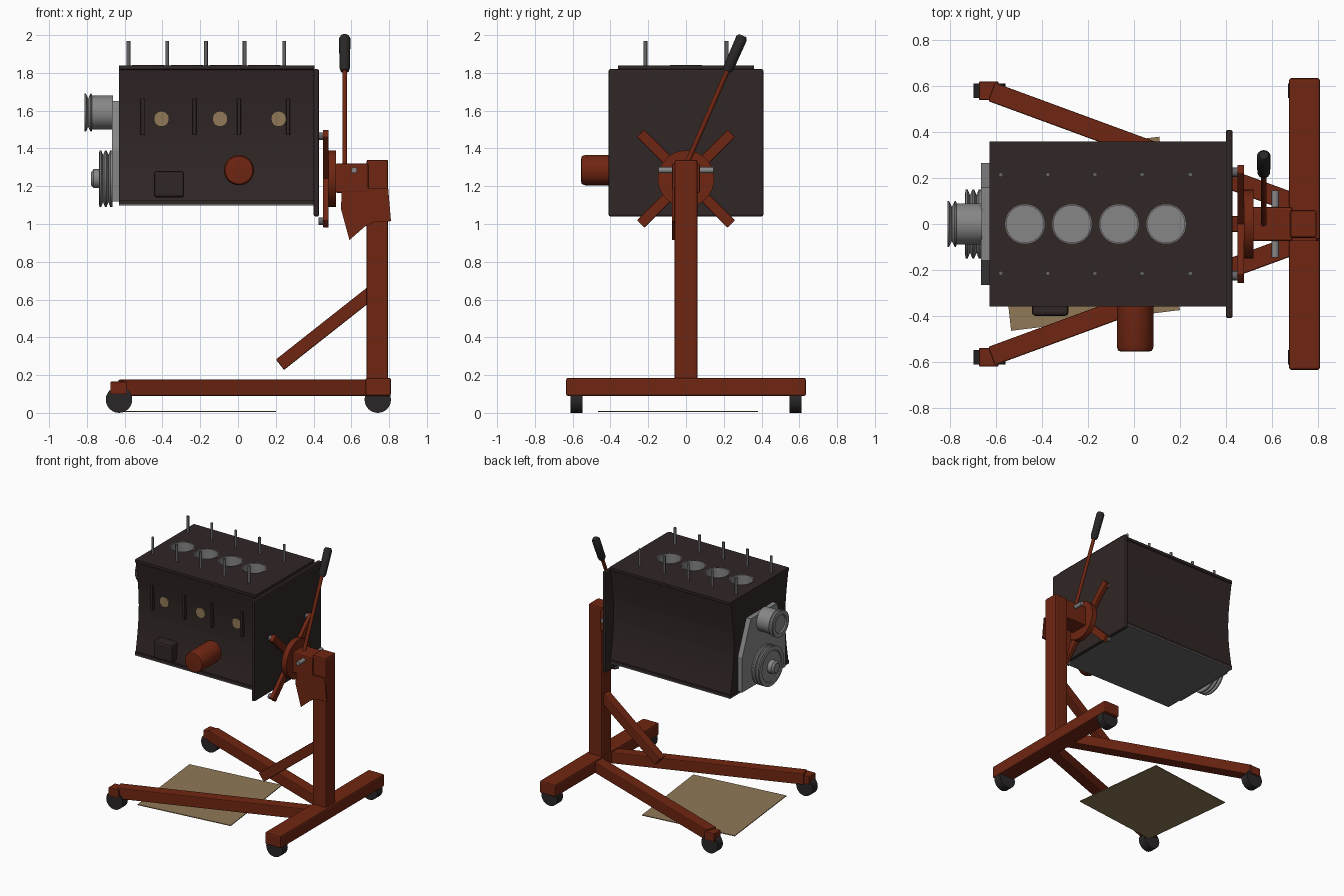
import bpy, bmesh, math
from mathutils import Vector, Matrix

if "Cube" in bpy.data.objects:
    bpy.data.objects.remove(bpy.data.objects["Cube"])


def material(name, rgb):
    m = bpy.data.materials.new(name)
    m.diffuse_color = (*rgb, 1)
    m.use_nodes = True
    m.node_tree.nodes["Principled BSDF"].inputs["Base Color"].default_value = m.diffuse_color
    return m


RED = material("red paint", (0.16, 0.019, 0.006))
IRON = material("dark iron", (0.030, 0.020, 0.019))
RUBBER = material("black rubber", (0.022, 0.019, 0.019))
STEEL = material("grey steel", (0.24, 0.24, 0.24))
GASKET = material("dark grey gasket", (0.13, 0.13, 0.14))
TAN = material("tan card", (0.28, 0.19, 0.095))


def finish(name, bm, mat, bevel=0, smooth=False):
    bmesh.ops.recalc_face_normals(bm, faces=bm.faces)
    me = bpy.data.meshes.new(name)
    bm.to_mesh(me)
    bm.free()
    me.materials.append(mat)
    ob = bpy.data.objects.new(name, me)
    bpy.context.collection.objects.link(ob)
    if bevel:
        b = ob.modifiers.new("bevel", 'BEVEL')
        b.width, b.segments = bevel, 2
    if smooth:
        bpy.context.view_layer.objects.active = ob
        ob.select_set(True)
        bpy.ops.object.shade_smooth_by_angle(angle=math.radians(35))
        ob.select_set(False)
    return ob


def box(name, x, y, z, mat, bevel=0):
    bm = bmesh.new()
    bmesh.ops.create_cube(bm, size=1)
    for v in bm.verts:
        v.co = [(a + b) / 2 + c * (b - a) for (a, b), c in zip((x, y, z), v.co)]
    return finish(name, bm, mat, bevel)


def beam(name, a, b, width, height, mat, bevel=0.006, up=(0, 0, 1)):
    """Rectangular bar from a to b."""
    a, b = Vector(a), Vector(b)
    d = (b - a).normalized()
    side = d.cross(Vector(up)).normalized()
    top = side.cross(d)
    rot = Matrix((d, side, top)).transposed()
    bm = bmesh.new()
    bmesh.ops.create_cube(bm, size=1)
    for v in bm.verts:
        c = v.co
        v.co = (a + b) / 2 + rot @ Vector((c.x * (b - a).length, c.y * width, c.z * height))
    return finish(name, bm, mat, bevel)


def lathe(name, profile, origin, axis, mat, closed=False, n=32):
    """Revolve (distance along axis, radius) points."""
    rot = Vector((0, 0, 1)).rotation_difference(Vector(axis)).to_matrix()
    bm = bmesh.new()
    rings = []
    for h, r in profile:
        rings.append([bm.verts.new(Vector(origin) + rot @ Vector(
            (r * math.cos(t * math.tau / n), r * math.sin(t * math.tau / n), h))) for t in range(n)])
    pairs = list(zip(rings, rings[1:]))
    if closed:
        pairs.append((rings[-1], rings[0]))
    for p, q in pairs:
        for i in range(n):
            j = (i + 1) % n
            bm.faces.new((p[i], p[j], q[j], q[i]))
    if not closed:
        bm.faces.new(rings[0])
        bm.faces.new(rings[-1])
    return finish(name, bm, mat, smooth=True)


def rod(name, a, b, r, mat, n=24):
    d = Vector(b) - Vector(a)
    return lathe(name, [(0, r), (d.length, r)], a, d, mat, n=n)


def prism(name, pts, axis, lo, hi, mat, bevel=0):
    """Extrude a 2D outline along x (points are y,z) or y (points are x,z)."""
    bm = bmesh.new()
    put = (lambda p, t: (t, *p)) if axis == 'x' else (lambda p, t: (p[0], t, p[1]))
    a = [bm.verts.new(put(p, lo)) for p in pts]
    b = [bm.verts.new(put(p, hi)) for p in pts]
    bm.faces.new(a)
    bm.faces.new(b)
    for i in range(len(pts)):
        j = (i + 1) % len(pts)
        bm.faces.new((a[i], a[j], b[j], b[i]))
    return finish(name, bm, mat, bevel)


# engine block with concave sides between a top and a bottom rail
side = [(0.36, 1.105), (0.36, 1.125)]
for i in range(13):
    t = i / 12
    side.append((0.352 - 0.038 * math.sin(math.pi * t), 1.125 + 0.69 * t))
side += [(0.36, 1.82), (0.36, 1.84)]
outline = side + [(-y, z) for y, z in reversed(side)]
block = prism("engine_block", outline, 'x', -0.63, 0.405, IRON)
box("sump_gasket", (-0.63, 0.405), (-0.36, 0.36), (1.098, 1.106), GASKET)
box("rear_flange", (0.40, 0.43), (-0.41, 0.41), (1.04, 1.82), IRON, 0.01)

# cylinder bores with pistons
for x in (-0.475, -0.27, -0.065, 0.14):
    cutter = rod("bore_cutter", (x, 0, 1.5), (x, 0, 1.9), 0.084, STEEL, 32)
    cutter.hide_render = True
    cutter.hide_set(True)
    m = block.modifiers.new("bore", 'BOOLEAN')
    m.object, m.operation = cutter, 'DIFFERENCE'
    lathe("cylinder_liner", [(1.5, 0.086), (1.842, 0.086), (1.842, 0.081), (1.5, 0.081)],
          (x, 0, 0), (0, 0, 1), STEEL, closed=True)
    rod("piston", (x, 0, 1.5), (x, 0, 1.72), 0.0815, STEEL, 32)

# head studs
for x in (-0.58, -0.375, -0.17, 0.035, 0.245):
    for y in (-0.215, 0.215):
        rod("head_stud", (x, y, 1.82), (x, y, 1.97), 0.01, GASKET, 12)

# front side: core plugs, ribs, pump cover, oil filter
for x in (-0.405, -0.095, 0.215):
    rod("core_plug", (x, -0.30, 1.555), (x, -0.326, 1.555), 0.04, TAN)
for x in (-0.505, -0.23, 0.005, 0.265):
    box("side_rib", (x - 0.01, x + 0.01), (-0.34, -0.30), (1.47, 1.665), IRON, 0.004)
box("pump_cover", (-0.445, -0.285), (-0.40, -0.31), (1.14, 1.28), IRON, 0.015)
lathe("oil_filter", [(0, 0.08), (0.225, 0.08), (0.243, 0.073), (0.245, 0.06)],
      (0.005, -0.31, 1.285), (0, -1, 0), RED)

# timing cover and pulleys
prism("timing_cover", [(-0.265, 1.12), (0.265, 1.12), (0.265, 1.39), (0.16, 1.65),
                       (-0.16, 1.65), (-0.265, 1.39)], 'x', -0.667, -0.62, STEEL)
lathe("upper_pulley", [(0, 0.09), (0.11, 0.09), (0.112, 0.10), (0.118, 0.10), (0.13, 0.075),
                       (0.142, 0.10), (0.15, 0.10), (0.15, 0.07), (0.14, 0.065)],
      (-0.663, 0, 1.59), (-1, 0, 0), STEEL)
lathe("crank_pulley", [(0, 0.15), (0.012, 0.15), (0.022, 0.125), (0.032, 0.15), (0.04, 0.15),
                       (0.05, 0.125), (0.06, 0.15), (0.07, 0.15), (0.072, 0.12), (0.066, 0.115),
                       (0.066, 0.05), (0.10, 0.05), (0.113, 0.035)],
      (-0.664, 0, 1.24), (-1, 0, 0), STEEL)

# rotating mount: four arms, disc, head tube, pin
for sy in (-1, 1):
    for sz in (-1, 1):
        beam("mount_arm", (0.465, 0, 1.24), (0.465, 0.24 * sy, 1.24 + 0.24 * sz),
             0.055, 0.03, RED, 0.004, up=(1, 0, 0))
        rod("mount_bolt", (0.425, 0.225 * sy, 1.24 + 0.225 * sz),
            (0.452, 0.225 * sy, 1.24 + 0.225 * sz), 0.02, GASKET, 12)
rod("mount_disc", (0.478, 0, 1.24), (0.52, 0, 1.24), 0.15, RED, 32)
box("head_tube", (0.515, 0.69), (-0.075, 0.075), (1.165, 1.32), RED, 0.01)
rod("lock_pin", (0.615, -0.145, 1.285), (0.615, 0.145, 1.285), 0.016, STEEL, 12)
prism("head_gusset", [(0.55, 1.19), (0.545, 1.08), (0.59, 0.915), (0.67, 0.985), (0.72, 1.01),
                      (0.81, 1.015), (0.795, 1.19)], 'y', -0.074, -0.062, RED)

# turning lever with grip
foot = Vector((0.565, 0.0, 1.31))
d = Vector((0, 0.40, 0.916)).normalized()
rod("lever", foot, foot + d * 0.60, 0.013, RED, 16)
lathe("lever_grip", [(0, 0.022), (0.02, 0.028), (0.19, 0.03), (0.205, 0.02)],
      foot + d * 0.545, d, RUBBER, n=16)

# stand frame
box("post", (0.68, 0.795), (-0.06, 0.06), (0.17, 1.34), RED, 0.01)
box("cross_beam", (0.675, 0.81), (-0.635, 0.635), (0.09, 0.185), RED, 0.01)
beam("brace", (0.222, 0, 0.255), (0.72, 0, 0.648), 0.07, 0.07, RED)
for s in (-1, 1):
    beam("leg", (-0.62, 0.575 * s, 0.133), (0.70, 0.09 * s, 0.133), 0.085, 0.085, RED)
    box("leg_end", (-0.675, -0.59), sorted((0.54 * s, 0.62 * s)), (0.10, 0.165), RED, 0.004)
    for name, x, y in (("front_caster", -0.63, 0.58), ("rear_caster", 0.74, 0.58)):
        rod(name, (x, (y - 0.032) * s, 0.07), (x, (y + 0.032) * s, 0.07), 0.07, RUBBER)

# card sheet on the floor
bm = bmesh.new()
sheet = bm.faces.new([bm.verts.new((x, y, 0.004)) for x, y in
                      ((-0.535, -0.465), (0.2, -0.375), (0.11, 0.38), (-0.62, 0.29))])
top = bmesh.ops.extrude_face_region(bm, geom=[sheet])
bmesh.ops.translate(bm, vec=(0, 0, 0.006), verts=[v for v in top["geom"] if isinstance(v, bmesh.types.BMVert)])
finish("floor_sheet", bm, TAN)
